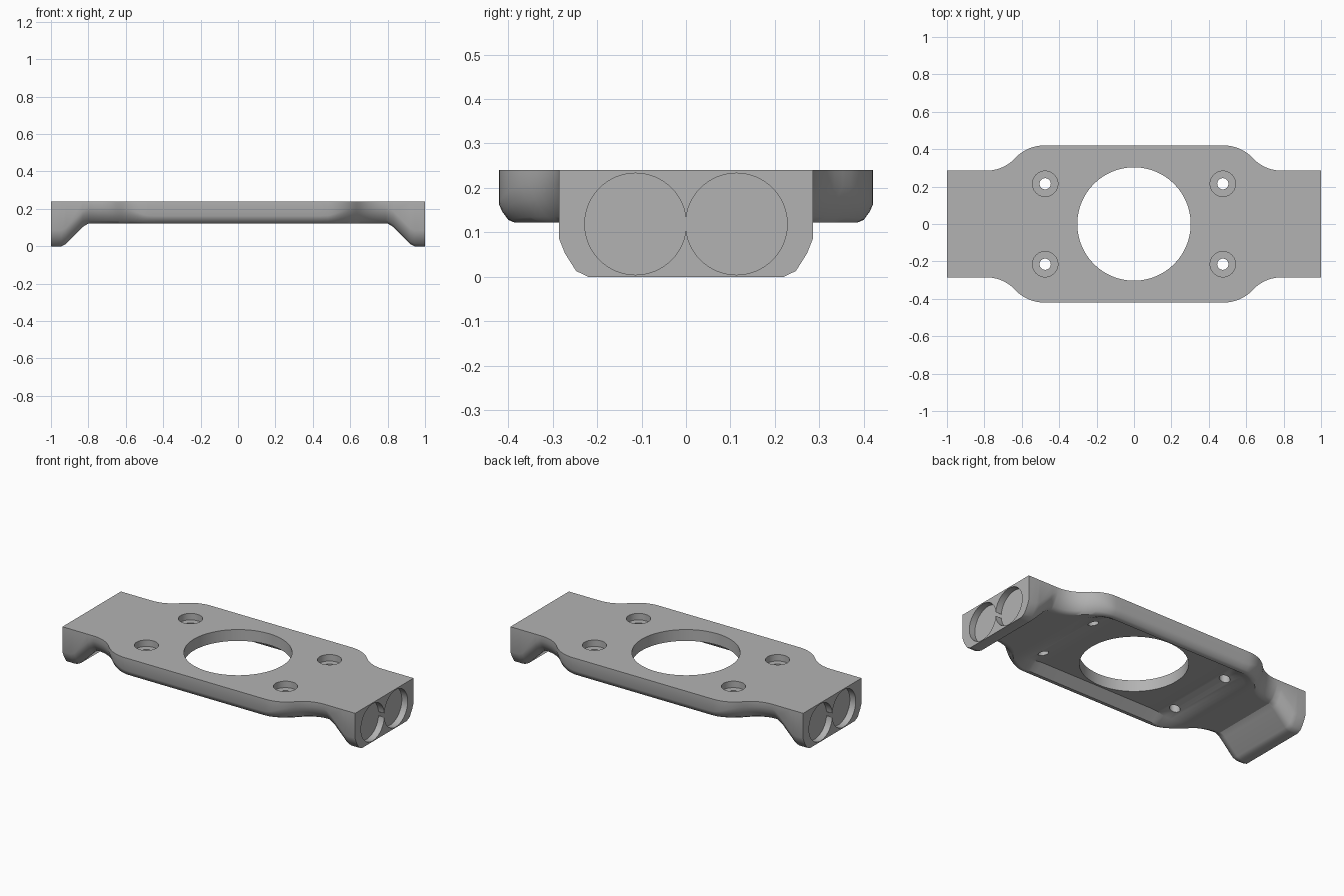
import bpy, bmesh, math
from mathutils import Matrix, Vector

cube = bpy.data.objects.get("Cube")
if cube:
    bpy.data.objects.remove(cube, do_unlink=True)

TOP, UNDER = 0.24, 0.122
BODY_W, NECK_W = 0.42, 0.285
ARC_X0, ARC_X1 = 0.48, 0.79

grey = bpy.data.materials.new("matte_grey")
grey.use_nodes = True
grey.diffuse_color = (0.45, 0.45, 0.45, 1)
grey.node_tree.nodes["Principled BSDF"].inputs["Base Color"].default_value = (0.45, 0.45, 0.45, 1)


def ramp(x, a, b):
    t = min(1, max(0, (x - a) / (b - a)))
    return t * t * (3 - 2 * t)


def mix(a, b, t):
    return a + (b - a) * t


def half_width(x):
    """Wide body joined to the narrow ends by two tangent arcs."""
    dx, dy = ARC_X1 - ARC_X0, BODY_W - NECK_W
    r = (dx * dx + dy * dy) / (4 * dy)
    if x <= ARC_X0:
        return BODY_W
    if x >= ARC_X1:
        return NECK_W
    if x < (ARC_X0 + ARC_X1) / 2:
        return BODY_W - r + math.sqrt(r * r - (x - ARC_X0) ** 2)
    return NECK_W + r - math.sqrt(r * r - (x - ARC_X1) ** 2)


def underside(x):
    """Flat under the plate, then sloping down to the feet."""
    pts = [(0, UNDER), (0.8, UNDER), (0.83, 0.103), (0.92, 0.012), (0.945, 0), (1, 0)]
    for (xa, za), (xb, zb) in zip(pts, pts[1:]):
        if x <= xb:
            return mix(za, zb, (x - xa) / (xb - xa))
    return 0


def section(x):
    """Cross-section with chamfered lower edges and a shallow pocket."""
    a = abs(x)
    w, b = half_width(a), underside(a)
    t = ramp(a, 0.46, 0.64)
    c, h = mix(0.035, 0.065, t), mix(0.04, 0.085, t)
    p = mix(0.048, 0, ramp(a, 0.4, 0.62))
    half = [(w, TOP)]
    half += [(w - c * u, b + h * v) for u, v in ((0, 1), (0.2, 0.62), (0.58, 0.16), (1, 0))]
    half += [(w - c - 0.015, b), (w - c - 0.07, b + p)]
    return [Vector((x, y, z)) for y, z in half] + [Vector((x, -y, z)) for y, z in reversed(half)]


# Bracket body: lofted along x
steps = [0, 0.2, 0.4, 0.44]
steps += [mix(ARC_X0, ARC_X1, i / 16) for i in range(17)]
steps += [0.8, 0.83, 0.92, 0.945, 1]
stations = [-x for x in reversed(steps[1:])] + steps
bm = bmesh.new()
rings = [[bm.verts.new(p) for p in section(x)] for x in stations]
for r0, r1 in zip(rings, rings[1:]):
    n = len(r0)
    for i in range(n):
        j = (i + 1) % n
        bm.faces.new((r0[i], r0[j], r1[j], r1[i]))
bm.faces.new(rings[0])
bm.faces.new(rings[-1])
bmesh.ops.recalc_face_normals(bm, faces=bm.faces)
mesh = bpy.data.meshes.new("bracket_plate")
bm.to_mesh(mesh)
bm.free()
mesh.materials.append(grey)
plate = bpy.data.objects.new("bracket_plate", mesh)
bpy.context.collection.objects.link(plate)
bpy.context.view_layer.objects.active = plate
plate.select_set(True)


def cut(center, radius, length, axis="Z", sides=48):
    """Cut a cylinder out of the plate."""
    cb = bmesh.new()
    turn = Matrix.Rotation(math.pi / 2, 4, "Y") if axis == "X" else Matrix()
    bmesh.ops.create_cone(cb, cap_ends=True, segments=sides, radius1=radius, radius2=radius,
                          depth=length, matrix=Matrix.Translation(center) @ turn)
    me = bpy.data.meshes.new("cutter")
    cb.to_mesh(me)
    cb.free()
    me.materials.append(grey)
    ob = bpy.data.objects.new("cutter", me)
    ob.hide_render = True
    bpy.context.collection.objects.link(ob)
    mod = plate.modifiers.new("cut", "BOOLEAN")
    mod.operation, mod.solver, mod.object = "DIFFERENCE", "EXACT", ob
    bpy.context.view_layer.objects.active = plate
    bpy.ops.object.modifier_apply(modifier=mod.name)
    bpy.data.objects.remove(ob, do_unlink=True)


# Central opening
cut((0, 0, 0.15), 0.303, 0.5, sides=96)
for sx in (-1, 1):
    for sy in (-1, 1):
        # Counterbored screw holes
        cut((sx * 0.475, sy * 0.215, TOP), 0.068, 0.08)
        cut((sx * 0.475, sy * 0.215, 0.15), 0.03, 0.5, sides=32)
        # Round magnet recesses in the end faces
        cut((sx, sy * 0.1135, 0.119), 0.1142, 0.08, axis="X", sides=64)

bpy.ops.object.shade_smooth_by_angle(angle=math.radians(32))
